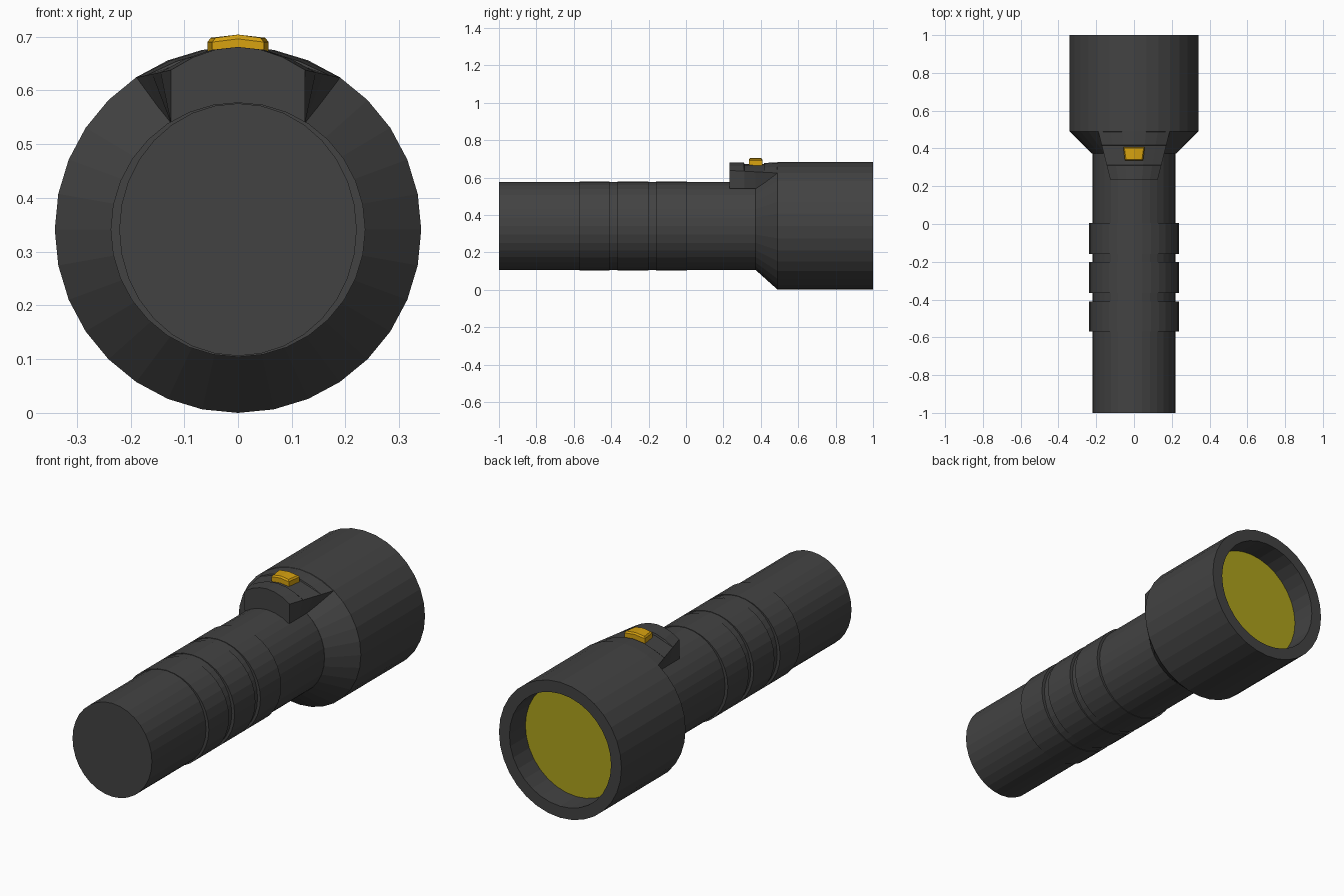
import bpy, math

if "Cube" in bpy.data.objects:
    bpy.data.objects.remove(bpy.data.objects["Cube"])

CZ = 0.341   # height of the long axis
SIDES = 32


def material(name, rgb):
    m = bpy.data.materials.new(name)
    m.diffuse_color = (*rgb, 1)
    m.use_nodes = True
    m.node_tree.nodes["Principled BSDF"].inputs["Base Color"].default_value = m.diffuse_color
    return m


DARK = material("dark_plastic", (0.055, 0.055, 0.055))
YELLOW = material("lens_yellow", (0.42, 0.36, 0.012))
ORANGE = material("switch_orange", (0.68, 0.36, 0.005))


def loft(name, rings, mat, cap_start=True, cap_end=True):
    """Skin equal-length closed rings of points together."""
    n = len(rings[0])
    verts = [p for r in rings for p in r]
    faces = []
    for k in range(len(rings) - 1):
        a, b = k * n, (k + 1) * n
        faces += [(a + i, a + (i + 1) % n, b + (i + 1) % n, b + i) for i in range(n)]
    if cap_start:
        faces.append(tuple(reversed(range(n))))
    if cap_end:
        faces.append(tuple(range(len(verts) - n, len(verts))))
    me = bpy.data.meshes.new(name)
    me.from_pydata(verts, [], faces)
    me.materials.append(mat)
    ob = bpy.data.objects.new(name, me)
    bpy.context.collection.objects.link(ob)
    return ob


def ring(y, rx, rz=None):
    rz = rx if rz is None else rz
    pts = []
    for i in range(SIDES):
        a = -2 * math.pi * i / SIDES
        pts.append((rx * math.cos(a), y, CZ + rz * math.sin(a)))
    return pts


# Handle: slightly oval tube with three round grip bands
bx, bz, gr = 0.221, 0.235, 0.237
profile = [(-1.0, bx, bz)]
for y0, y1 in [(-0.57, -0.41), (-0.365, -0.2), (-0.16, 0.005)]:
    profile += [(y0, bx, bz), (y0, gr, gr), (y1, gr, gr), (y1, bx, bz)]
profile.append((0.42, bx, bz))
loft("handle", [ring(*p) for p in profile], DARK)

# Head: flared shell with a recessed front
loft("head", [ring(0.372, 0.222, 0.235), ring(0.49, 0.341), ring(1.0, 0.341),
              ring(1.0, 0.283), ring(0.87, 0.283)], DARK)

# Lens at the bottom of the recess
loft("lens", [ring(0.865, 0.282), ring(0.874, 0.282)], YELLOW)


# Switch housing: arched block widening into the head, with a shallow recess
def housing_row(y, dip):
    t = (y - 0.232) / (0.49 - 0.232)
    half, edge = 0.125 + 0.064 * t, 0.638 - 0.014 * t
    s = max(0, (y - 0.372) / (0.49 - 0.372))
    base_x, base_z = 0.125 + 0.063 * s, 0.54 + 0.078 * s
    row = [(-base_x, y, base_z)]
    for i in range(-3, 4):
        u = i / 3
        arch = 1 - u * u
        row.append((half * u, y, edge + (0.681 - edge) * arch - dip * (abs(u) < 0.9)))
    row.append((base_x, y, base_z))
    return row


rows = [(0.232, 0), (0.31, 0), (0.312, 0.01), (0.372, 0.01),
        (0.416, 0.01), (0.418, 0.003), (0.49, 0)]
loft("switch_housing", [housing_row(*r) for r in rows], DARK)


# Switch button: tapered, arched cap with a small chamfer
def button_ring(z, inset, arch):
    xb, xf = 0.057 - inset, 0.048 - inset
    yb, yf = 0.408 - inset, 0.336 + inset
    return [(-xf, yf, z), (0, yf, z + arch), (xf, yf, z),
            (xb, yb, z), (0, yb, z + arch), (-xb, yb, z)]


button = loft("switch_button", [button_ring(0.655, 0, 0), button_ring(0.69, 0, 0.006),
                                button_ring(0.698, 0.006, 0.006)], ORANGE, cap_end=False)
# split top faces along the crown
me = button.data
verts = [v.co[:] for v in me.vertices]
faces = [tuple(p.vertices) for p in me.polygons] + [(12, 13, 16, 17), (13, 14, 15, 16)]
me.clear_geometry()
me.from_pydata(verts, [], faces)
